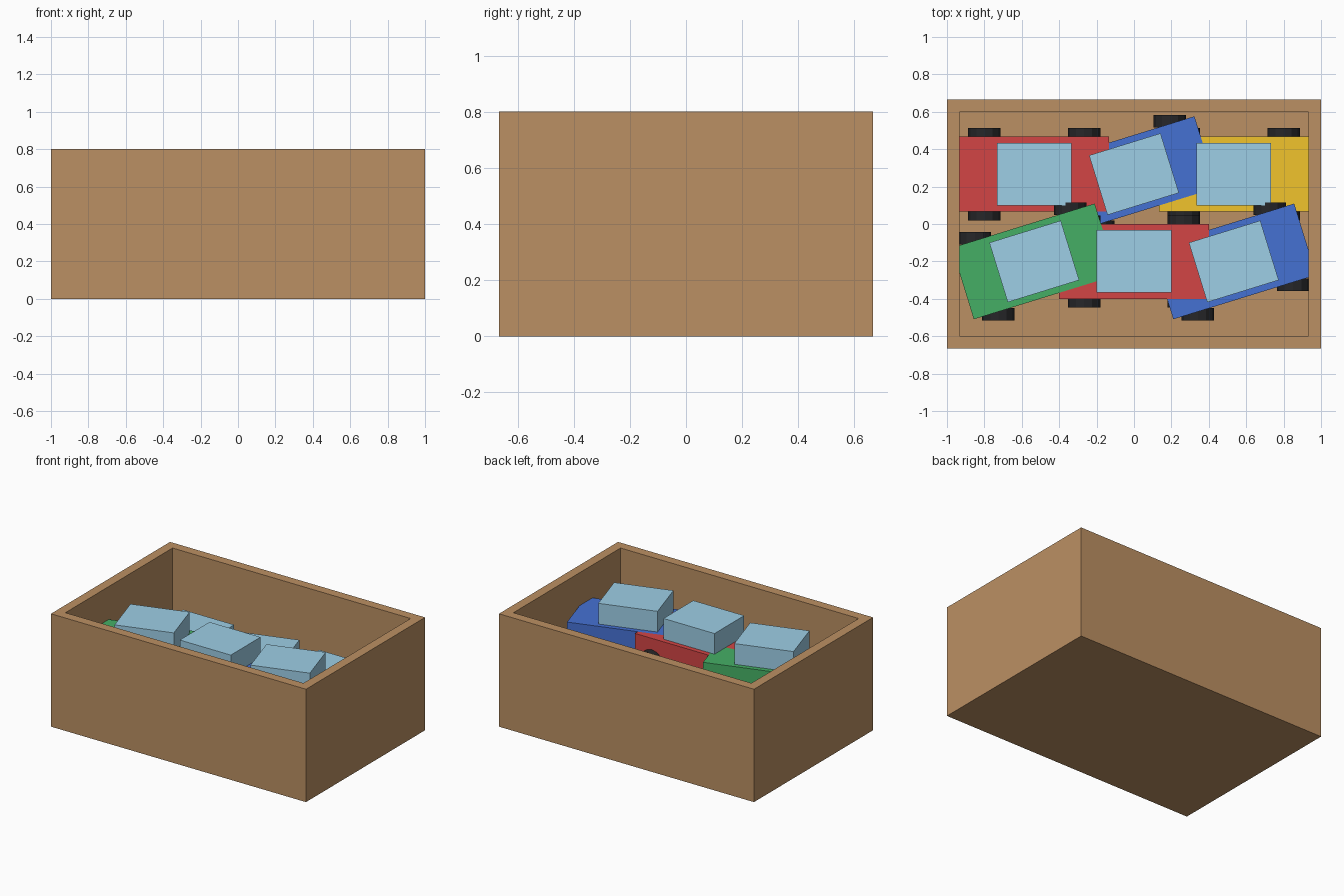
import bpy, bmesh, math
from mathutils import Matrix, Vector

if "Cube" in bpy.data.objects:
    bpy.data.objects.remove(bpy.data.objects["Cube"])

U = 1 / 15  # design unit: the crate is 30 x 20 x 12


def material(name, rgb):
    m = bpy.data.materials.new(name)
    m.diffuse_color = (*rgb, 1)
    m.use_nodes = True
    m.node_tree.nodes["Principled BSDF"].inputs["Base Color"].default_value = m.diffuse_color
    return m


WOOD = material("wood", (0.50, 0.28, 0.125))
GLASS = material("glass", (0.34, 0.62, 0.79))
RUBBER = material("rubber", (0.02, 0.02, 0.022))
PAINT = [material("red", (0.65, 0.06, 0.06)), material("blue", (0.06, 0.165, 0.65)),
         material("yellow", (0.88, 0.55, 0.025)), material("green", (0.06, 0.43, 0.13))]


def finish(bm, name, mat):
    bmesh.ops.scale(bm, vec=(U, U, U), verts=bm.verts)
    mesh = bpy.data.meshes.new(name)
    bm.to_mesh(mesh)
    bm.free()
    mesh.materials.append(mat)
    obj = bpy.data.objects.new(name, mesh)
    bpy.context.collection.objects.link(obj)
    return obj


def block(name, size, place, mat):
    bm = bmesh.new()
    bmesh.ops.create_cube(bm, size=1, matrix=place @ Matrix.Diagonal((*size, 1)))
    return finish(bm, name, mat)


def wheel(name, centre):
    bm = bmesh.new()
    bmesh.ops.create_cone(bm, cap_ends=True, segments=12, radius1=1.3, radius2=1.3, depth=1,
                          matrix=Matrix.Translation(centre) @ Matrix.Rotation(math.pi / 2, 4, 'X'))
    return finish(bm, name, RUBBER)


# Open crate: inset the top face and push it down to the floor
bm = bmesh.new()
bmesh.ops.create_cube(bm, size=1, matrix=Matrix.Translation((0, 0, 6)) @ Matrix.Diagonal((30, 20, 12, 1)))
top = max(bm.faces, key=lambda f: f.calc_center_median().z)
bmesh.ops.inset_region(bm, faces=[top], thickness=1, use_even_offset=True)
inner = bmesh.ops.extrude_face_region(bm, geom=[top])
bmesh.ops.translate(bm, vec=(0, 0, -11), verts=[v for v in inner["geom"] if isinstance(v, bmesh.types.BMVert)])
if top.is_valid:
    bmesh.ops.delete(bm, geom=[top], context='FACES_ONLY')
bmesh.ops.recalc_face_normals(bm, faces=bm.faces)
finish(bm, "crate", WOOD)


def car(i):
    row, col = divmod(i, 3)
    base = 1.2 + 3.5 * row
    place = (Matrix.Translation(((col - 1) * 8, 4 - 7 * row, base))
             @ Matrix.Rotation(0.3 * (i % 2), 4, 'Z'))
    block(f"car_{i}_body", (12, 6, 3), place @ Matrix.Translation((0, 0, 2.3)), PAINT[i % 4])
    block(f"car_{i}_cabin", (6, 5, 2.2), place @ Matrix.Translation((0, 0, 4.9)), GLASS)
    # wheels follow the car's position but stay square to the crate
    for x in (-4, 4):
        for y in (-3.2, 3.2):
            wheel(f"car_{i}_wheel", place @ Vector((x, y, 1.3)))


# Back row rests on the floor, front row is stacked higher
for i in range(6):
    car(i)
